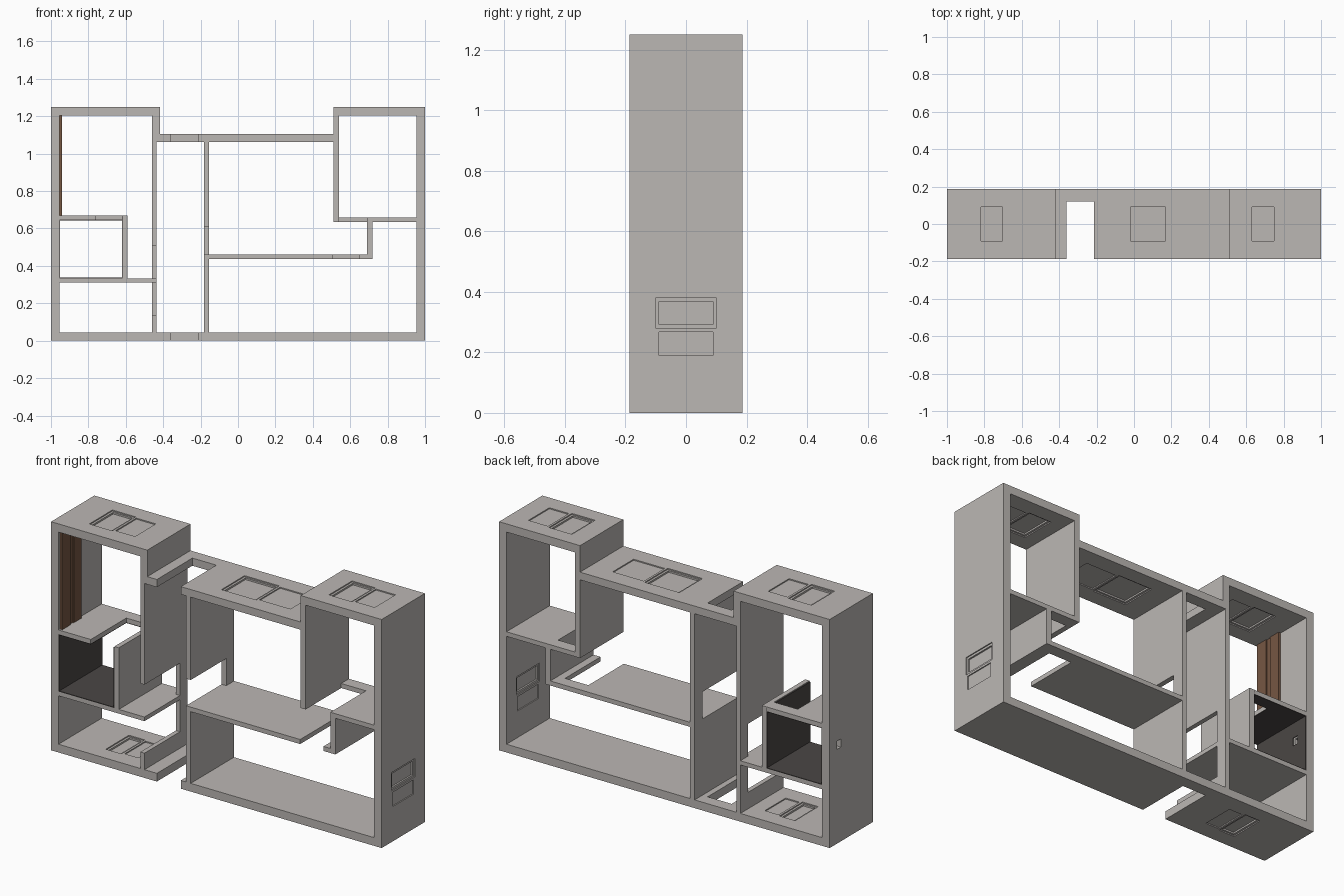
import bpy, bmesh, math

if "Cube" in bpy.data.objects:
    bpy.data.objects.remove(bpy.data.objects["Cube"])

Y0, Y1, YB = -0.187, 0.187, 0.12      # front, back, rear end of the openings


def material(name, rgb):
    m = bpy.data.materials.new(name)
    m.diffuse_color = (*rgb, 1)
    m.use_nodes = True
    m.node_tree.nodes["Principled BSDF"].inputs["Base Color"].default_value = m.diffuse_color
    return m


STONE = material("warm_grey", (0.50, 0.475, 0.455))
DARK = material("dark_tile", (0.07, 0.062, 0.059))
BROWN = material("brown_wood", (0.18, 0.095, 0.055))


def box(name, x, y, z, mat=STONE):
    bm = bmesh.new()
    bmesh.ops.create_cube(bm, size=1)
    for v in bm.verts:
        v.co = [(a + b) / 2 + c * (b - a) for c, (a, b) in zip(v.co, (x, y, z))]
    me = bpy.data.meshes.new(name)
    bm.to_mesh(me)
    bm.free()
    me.materials.append(mat)
    ob = bpy.data.objects.new(name, me)
    bpy.context.collection.objects.link(ob)
    return ob


def carve(ob, cutter):
    mod = ob.modifiers.new("cut", 'BOOLEAN')
    mod.operation, mod.solver, mod.object = 'DIFFERENCE', 'EXACT', cutter
    bpy.context.view_layer.objects.active = ob
    bpy.ops.object.modifier_apply(modifier=mod.name)
    bpy.data.objects.remove(cutter)


def cut(ob, x, y, z):
    carve(ob, box("cutter", x, y, z))


def slab(name, x0, x1, z0, z1, hole=None):
    """Full-depth board; hole = (x0, x1, z0, z1) opening that stops at the rear strip."""
    ob = box(name, (x0, x1), (Y0, Y1), (z0, z1))
    if hole:
        cut(ob, hole[:2], (Y0 - 0.1, YB), hole[2:])
    return ob


def window(ob, axis, lo, hi, a0, am, a1):
    """Two sunken sashes on both sides of a board; lo..hi is the board thickness,
    a0..am the deep framed sash and am..a1 the shallow sash."""
    g = 0.012 if a1 > a0 else -0.012
    sashes = [((a0, am), 0.1, 0.006), ((a0 + g, am - g), 0.09, 0.015),
              ((am + g, a1), 0.09, 0.006)]
    for span, half, depth in sashes:
        span = tuple(sorted(span))
        for t in ((lo - 0.05, lo + depth), (hi - depth, hi + 0.05)):
            if axis == 'Z':
                cut(ob, span, (-half, half), t)
            else:
                cut(ob, t, (-half, half), span)


# ground floor and roofs, with hatch windows
stair = (-0.36, -0.215)
floor = slab("ground_floor", -1, 1, 0, 0.045, (*stair, -1, 1))
window(floor, 'Z', 0, 0.045, -0.73, -0.635, -0.54)
left_roof = slab("left_roof", -1, -0.418, 1.205, 1.25)
window(left_roof, 'Z', 1.205, 1.25, -0.83, -0.69, -0.56)
mid_roof = slab("middle_roof", -0.435, 0.51, 1.063, 1.105, (*stair, 0, 2))
window(mid_roof, 'Z', 1.063, 1.105, -0.03, 0.18, 0.38)
right_roof = slab("right_roof", 0.51, 1, 1.205, 1.25)
window(right_roof, 'Z', 1.205, 1.25, 0.62, 0.76, 0.89)

# outer walls
left_wall = slab("left_wall", -1, -0.955, 0.045, 1.205)
cut(left_wall, (-1.1, -0.9), (0.09, 0.125), (0.515, 0.56))
cut(left_wall, (-0.965, -0.9), (0.07, 0.145), (0.5, 0.575))
right_wall = slab("right_wall", 0.955, 1, 0.045, 1.205)
window(right_wall, 'X', 0.955, 1, 0.38, 0.28, 0.19)

# half-round niche on the inside of the right wall
bm = bmesh.new()
bmesh.ops.create_cone(bm, cap_ends=True, segments=32, radius1=0.065, radius2=0.065, depth=0.05)
for v in bm.verts:
    v.co = (0.945 + v.co.z, min(v.co.x, 0.065) - 0.035, 0.93 + v.co.y)
    v.co.y = max(v.co.y, -0.075)
bmesh.ops.recalc_face_normals(bm, faces=bm.faces)
niche_mesh = bpy.data.meshes.new("niche_cutter")
bm.to_mesh(niche_mesh)
bm.free()
niche_mesh.materials.append(STONE)
niche = bpy.data.objects.new("niche_cutter", niche_mesh)
bpy.context.collection.objects.link(niche)
carve(right_wall, niche)

# stairwell walls with doorways
a = slab("stair_left_wall", -0.46, -0.435, 0.045, 1.205, (-0.5, -0.4, 0.135, 0.31))
cut(a, (-0.5, -0.4), (Y0 - 0.1, YB), (0.31, 0.51))
slab("stair_left_wall_top", -0.435, -0.418, 1.105, 1.205)
slab("stair_right_wall", -0.183, -0.155, 0.045, 1.063, (-0.3, -0.1, 0.462, 0.61))

# inner floors and partitions
slab("lower_left_floor", -0.955, -0.435, 0.31, 0.333)
slab("upper_left_floor", -0.955, -0.59, 0.647, 0.67, (-0.76, -0.617, 0, 1))
slab("left_partition", -0.617, -0.59, 0.333, 0.647)
slab("middle_floor", -0.155, 0.72, 0.437, 0.462, (0.507, 0.648, 0, 1))
slab("middle_partition", 0.69, 0.72, 0.462, 0.635)
slab("upper_right_floor", 0.51, 0.955, 0.635, 0.66, (0.54, 0.69, 0, 1))
slab("right_block_wall", 0.51, 0.54, 0.66, 1.205)

# dark lining of the small room
P = 0.004
lining = box("tile_left", (-0.955, -0.955 + P), (Y0, Y1), (0.333, 0.647), DARK)
cut(lining, (-1, -0.9), (0.09, 0.125), (0.515, 0.56))
box("tile_right", (-0.617 - P, -0.617), (Y0, Y1), (0.333, 0.665), DARK)
box("tile_floor", (-0.955, -0.617), (Y0, Y1), (0.333, 0.333 + P), DARK)
ceiling = box("tile_ceiling", (-0.955, -0.617), (Y0, Y1), (0.647 - P, 0.647), DARK)
cut(ceiling, (-0.76, -0.5), (Y0 - 0.1, YB), (0, 1))

# wooden wall panels in the upper left room
for i, (ya, yb, t) in enumerate([(-0.175, -0.105, 0.014), (-0.105, -0.075, 0.008),
                                 (-0.075, -0.01, 0.014)]):
    box(f"wood_panel_{i + 1}", (-0.955, -0.955 + t), (ya, yb), (0.67, 1.205), BROWN)
